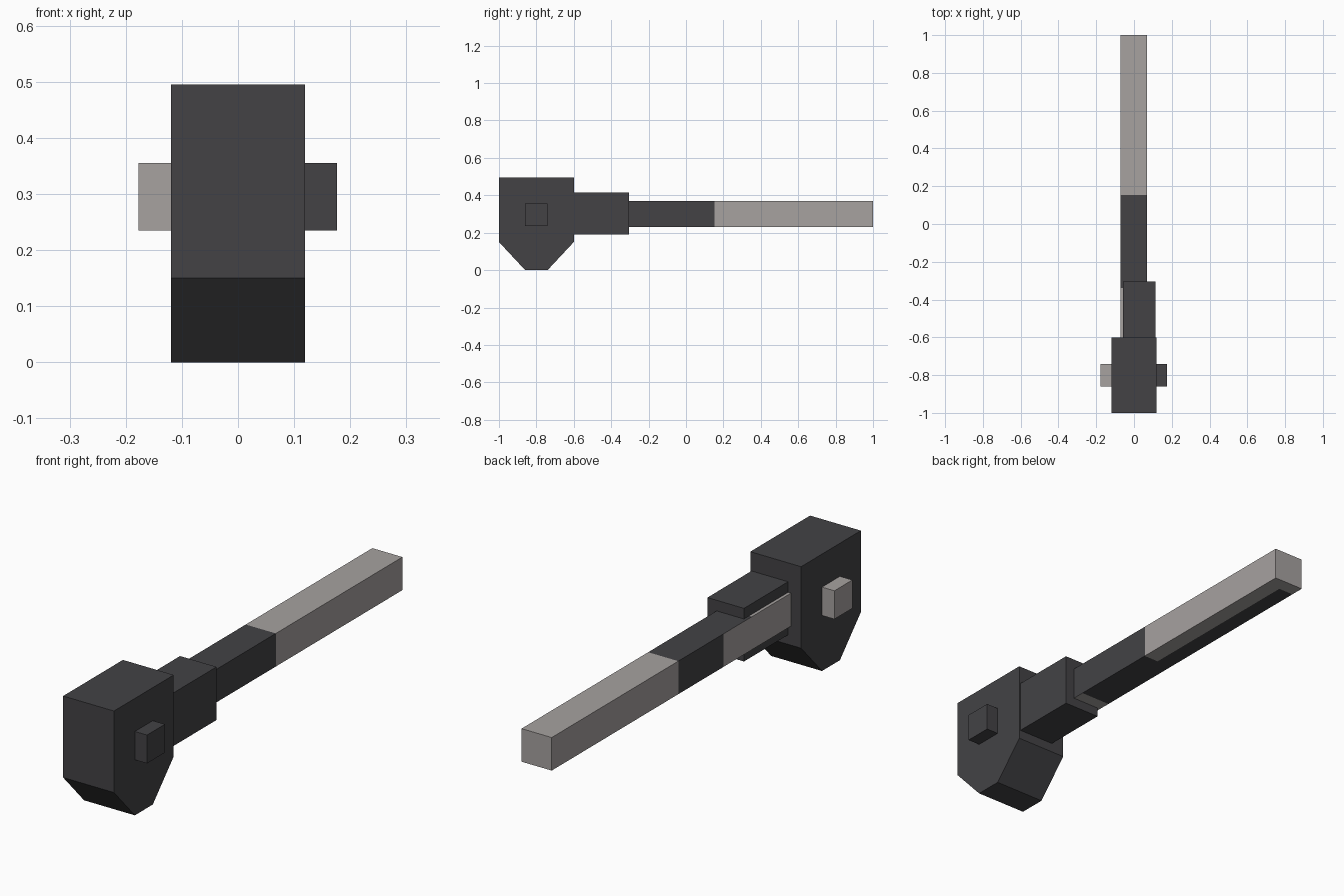
import bpy, bmesh
from mathutils import Vector

if "Cube" in bpy.data.objects:
    bpy.data.objects.remove(bpy.data.objects["Cube"])


def material(name, rgb):
    m = bpy.data.materials.new(name)
    m.diffuse_color = (*rgb, 1)
    m.use_nodes = True
    m.node_tree.nodes["Principled BSDF"].inputs["Base Color"].default_value = m.diffuse_color
    return m


DARK = material("dark charcoal", (0.056, 0.055, 0.060))
LIGHT = material("pale grey", (0.385, 0.36, 0.352))


def extruded(name, profile, x0, x1, cuts=(), rule=None):
    """Extrude a (y, z) profile from x0 to x1, cut it by planes, colour faces by rule."""
    bm = bmesh.new()
    face = bm.faces.new([bm.verts.new((x0, y, z)) for y, z in profile])
    ext = bmesh.ops.extrude_face_region(bm, geom=[face], use_keep_orig=True)
    verts = [v for v in ext["geom"] if isinstance(v, bmesh.types.BMVert)]
    bmesh.ops.translate(bm, verts=verts, vec=(x1 - x0, 0, 0))
    for axis, pos in cuts:
        normal = Vector((axis == "x", axis == "y", axis == "z"))
        bmesh.ops.bisect_plane(bm, geom=bm.verts[:] + bm.edges[:] + bm.faces[:],
                               plane_co=normal * pos, plane_no=normal)
    bmesh.ops.recalc_face_normals(bm, faces=bm.faces)
    bm.normal_update()
    if rule:
        for f in bm.faces:
            f.material_index = int(rule(f.calc_center_median(), f.normal))
    me = bpy.data.meshes.new(name)
    bm.to_mesh(me)
    bm.free()
    me.materials.append(DARK)
    me.materials.append(LIGHT)
    ob = bpy.data.objects.new(name, me)
    bpy.context.collection.objects.link(ob)
    return ob


def rect(y0, y1, z0, z1):
    return [(y0, z0), (y1, z0), (y1, z1), (y0, z1)]


# Head block with a tapered underside
extruded("head", [(-1, 0.495), (-1, 0.15), (-0.86, 0), (-0.74, 0),
                  (-0.6, 0.15), (-0.6, 0.495)], -0.119, 0.119)

# Cross pin: pale on the left, dark on the right
extruded("cross_pin", rect(-0.86, -0.74, 0.235, 0.355), -0.177, 0.176,
         [("x", 0)], lambda c, n: c.x < 0)

# Collar, offset to the right of the handle
extruded("collar", rect(-0.6, -0.305, 0.19, 0.415), -0.058, 0.113)


# Handle: dark grip band whose length differs from side to side
def handle_colour(c, n):
    if c.y > 0.15:
        return not (n.z < -0.5 and c.x < 0 and c.y < 0.94)
    if n.x < -0.5:
        return c.y < -0.15
    if n.z < -0.5:
        return c.y < -0.25
    return n.z > 0.5 and c.y < -0.34


extruded("handle", rect(-0.6, 1.0, 0.23, 0.37), -0.071, 0.07,
         [("x", 0), ("y", -0.34), ("y", -0.25), ("y", -0.15), ("y", 0.153), ("y", 0.94)],
         handle_colour)
